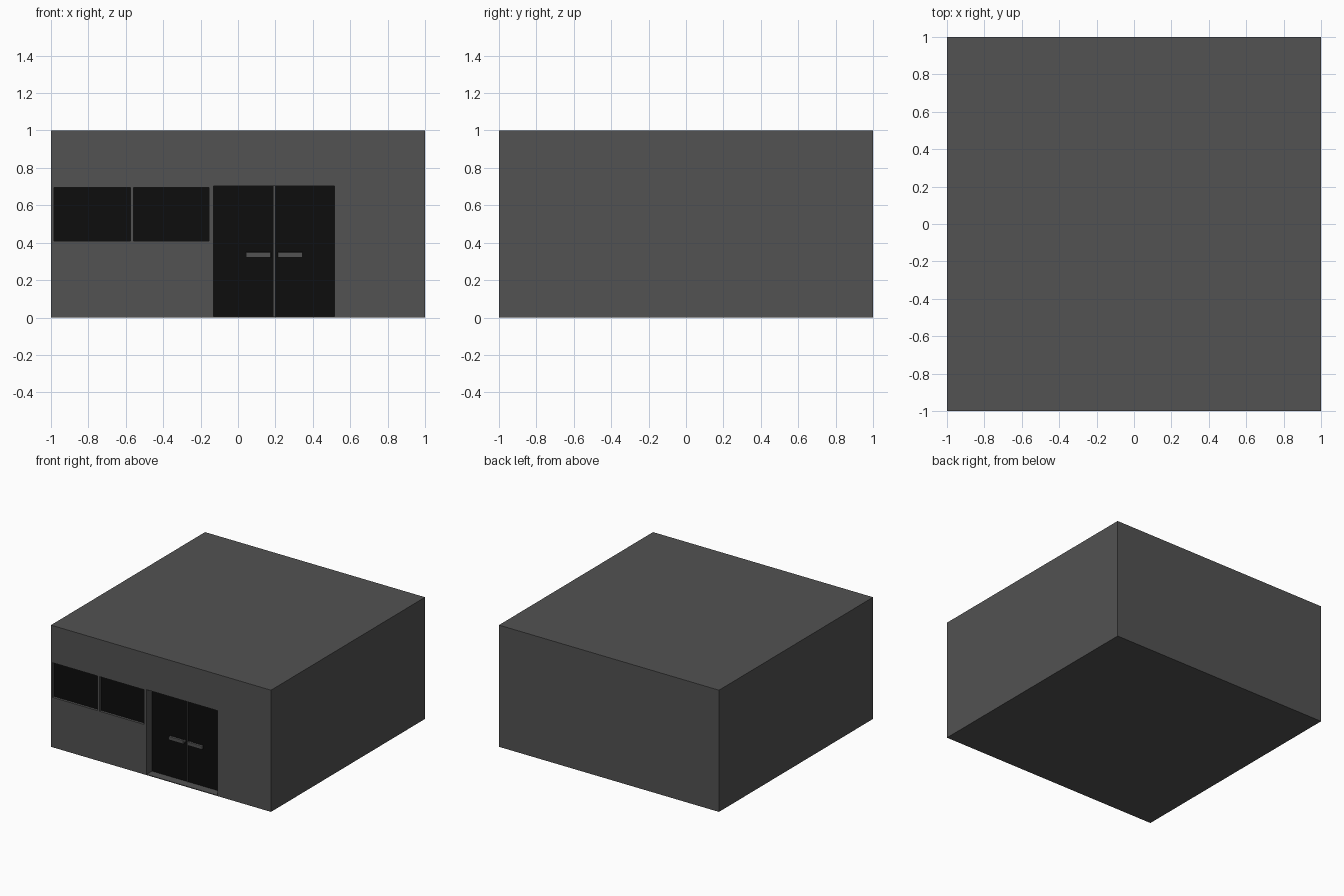
import bpy, bmesh, math
from mathutils import Vector, Matrix

if "Cube" in bpy.data.objects:
    bpy.data.objects.remove(bpy.data.objects["Cube"])


def material(name, v):
    m = bpy.data.materials.new(name)
    m.diffuse_color = (v, v, v, 1)
    m.use_nodes = True
    m.node_tree.nodes["Principled BSDF"].inputs["Base Color"].default_value = m.diffuse_color
    return m


GREY = material("wall grey", 0.085)
BLACK = material("dark glass", 0.004)


def finish(name, bm, *mats):
    me = bpy.data.meshes.new(name)
    bm.normal_update()
    bm.to_mesh(me)
    bm.free()
    for m in mats:
        me.materials.append(m)
    ob = bpy.data.objects.new(name, me)
    bpy.context.collection.objects.link(ob)
    return ob


def box(name, x0, x1, y0, y1, z0, z1, mat, bevel=0):
    bm = bmesh.new()
    bmesh.ops.create_cube(bm, size=1)
    for v in bm.verts:
        v.co = Vector(((x0, x1)[v.co.x > 0], (y0, y1)[v.co.y > 0], (z0, z1)[v.co.z > 0]))
    if bevel:
        bmesh.ops.bevel(bm, geom=bm.edges[:], offset=bevel, segments=2,
                        profile=0.5, affect='EDGES')
    return finish(name, bm, mat)


# Openings in the front wall: x0, x1, z0, z1, depth
OPENINGS = [(-0.985, -0.575, 0.41, 0.695, 0.02),
            (-0.56, -0.155, 0.41, 0.695, 0.02),
            (-0.13, 0.515, 0.006, 0.702, 0.07)]

# Building block with recessed windows and doorway
bm = bmesh.new()
bmesh.ops.create_cube(bm, size=2)
for v in bm.verts:
    v.co.z = 1 if v.co.z > 0 else 0
cuts = set()
for x0, x1, z0, z1, d in OPENINGS:
    cuts |= {('x', x0), ('x', x1), ('z', z0), ('z', z1)}
for axis, p in sorted(cuts):
    n = Vector((1, 0, 0)) if axis == 'x' else Vector((0, 0, 1))
    bmesh.ops.bisect_plane(bm, geom=bm.verts[:] + bm.edges[:] + bm.faces[:],
                           dist=1e-6, plane_co=n * p, plane_no=n)
for x0, x1, z0, z1, d in OPENINGS:
    region = []
    for f in bm.faces:
        c = f.calc_center_median()
        if c.y < -0.999 and x0 < c.x < x1 and z0 < c.z < z1:
            region.append(f)
    res = bmesh.ops.extrude_face_region(bm, geom=region)["geom"]
    bmesh.ops.delete(bm, geom=[f for f in region if f.is_valid], context='FACES')
    for g in res:
        if isinstance(g, bmesh.types.BMVert):
            g.co.y += d
    for g in res:
        if isinstance(g, bmesh.types.BMFace):
            g.material_index = 1
bmesh.ops.recalc_face_normals(bm, faces=bm.faces[:])
finish("building", bm, GREY, BLACK)

# Strip between the two door leaves
MID = 0.194
box("door_gap", MID - 0.003, MID + 0.003, -0.936, -0.93, 0.006, 0.702, GREY)

# Mirrored lever handles with round necks
for side, s in (("left", -1), ("right", 1)):
    xs = sorted((MID + s * 0.018, MID + s * 0.152))
    box(side + "_handle", xs[0], xs[1], -0.962, -0.94, 0.32, 0.35, GREY, 0.004)
    bm = bmesh.new()
    bmesh.ops.create_cone(bm, cap_ends=True, segments=16, radius1=0.011,
                          radius2=0.011, depth=0.03,
                          matrix=Matrix.Translation((MID + s * 0.028, -0.943, 0.335))
                          @ Matrix.Rotation(math.pi / 2, 4, 'X'))
    finish(side + "_handle_neck", bm, GREY)
